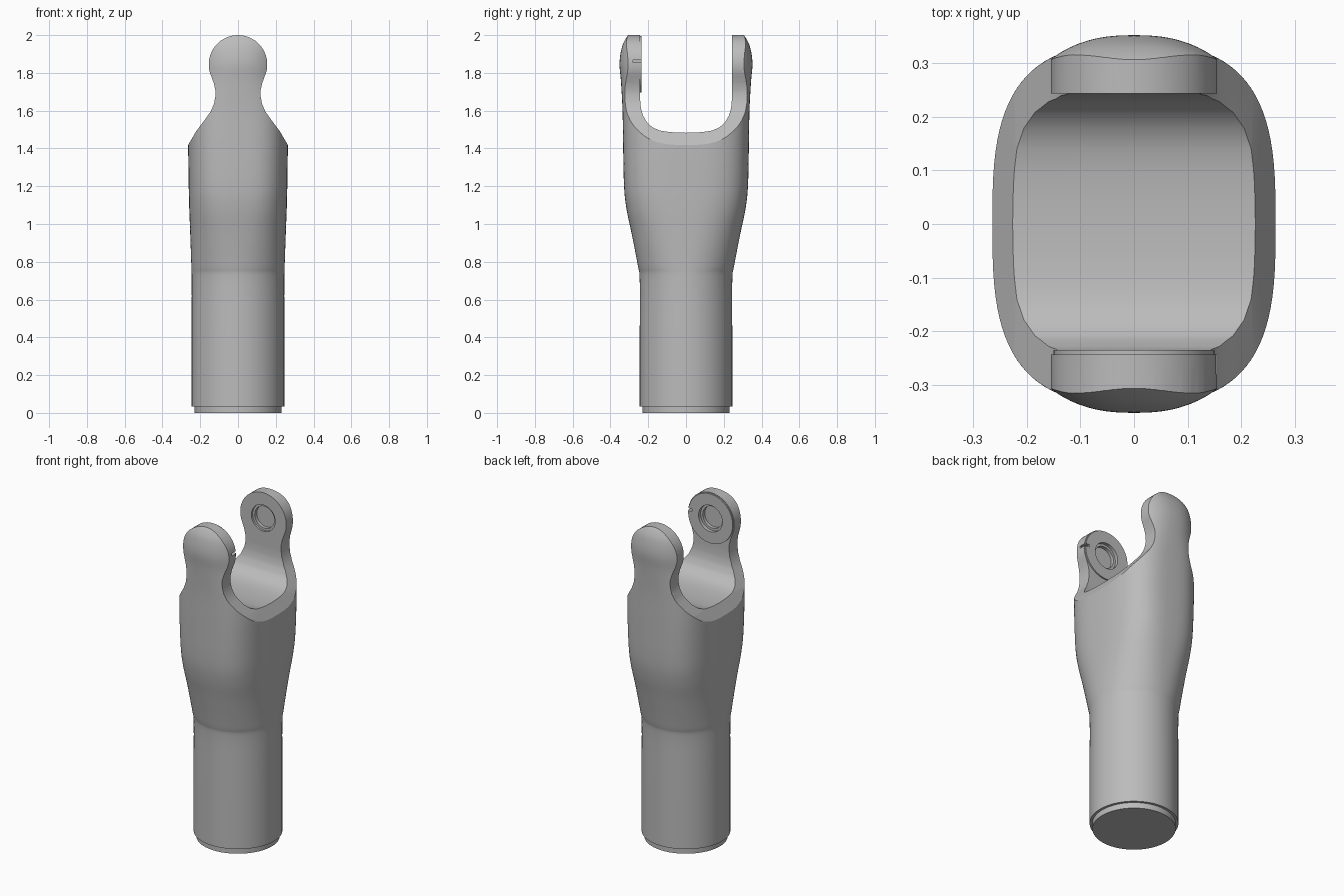
import bpy, bmesh, math
from mathutils import Matrix

cube = bpy.data.objects.get("Cube")
if cube:
    bpy.data.objects.remove(cube, do_unlink=True)

grey = bpy.data.materials.new("satin grey")
grey.use_nodes = True
colour = (0.5, 0.5, 0.5, 1)
grey.diffuse_color = colour
grey.node_tree.nodes["Principled BSDF"].inputs["Base Color"].default_value = colour


def finish(name, bm):
    bmesh.ops.recalc_face_normals(bm, faces=bm.faces[:])
    mesh = bpy.data.meshes.new(name)
    bm.to_mesh(mesh)
    bm.free()
    mesh.materials.append(grey)
    ob = bpy.data.objects.new(name, mesh)
    bpy.context.scene.collection.objects.link(ob)
    return ob


def loft(name, rings):
    bm = bmesh.new()
    rows = [[bm.verts.new(p) for p in ring] for ring in rings]
    n = len(rows[0])
    for a, b in zip(rows, rows[1:]):
        for i in range(n):
            j = (i + 1) % n
            bm.faces.new((a[i], a[j], b[j], b[i]))
    bm.faces.new(rows[0][::-1])
    bm.faces.new(rows[-1])
    return finish(name, bm)


def cylinder(name, r, depth, at, along_y=True):
    bm = bmesh.new()
    turn = Matrix.Rotation(math.pi / 2, 4, 'X') if along_y else Matrix()
    bmesh.ops.create_cone(bm, cap_ends=True, segments=64, radius1=r, radius2=r,
                          depth=depth, matrix=Matrix.Translation(at) @ turn)
    return finish(name, bm)


def boolean(ob, tool, operation):
    mod = ob.modifiers.new("cut", 'BOOLEAN')
    mod.operation, mod.solver, mod.object = operation, 'EXACT', tool
    bpy.context.view_layer.objects.active = ob
    bpy.ops.object.modifier_apply(modifier=mod.name)
    bpy.data.objects.remove(tool, do_unlink=True)


def spline(keys, steps=6):
    # Catmull-Rom through the key sections
    out = []
    for i in range(len(keys) - 1):
        p = [keys[max(0, min(len(keys) - 1, i + k))] for k in (-1, 0, 1, 2)]
        for s in range(steps):
            t = s / steps
            out.append([b + 0.5 * t * (c - a + t * (2*a - 5*b + 4*c - d + t * (3*(b - c) + d - a)))
                        for a, b, c, d in zip(*p)])
    return out + [keys[-1]]


def section(z, rx, ry, power, n=96):
    ring = []
    for i in range(n):
        a = 2 * math.pi * i / n
        c, s = math.cos(a), math.sin(a)
        ring.append((math.copysign(abs(c) ** (2 / power), c) * rx,
                     math.copysign(abs(s) ** (2 / power), s) * ry, z))
    return ring


# Body sections: height, half width, half depth, squareness
keys = [(0.035, .245, .245, 2), (0.4, .245, .245, 2), (0.7, .245, .245, 2),
        (0.78, .247, .255, 2.1), (0.95, .253, .288, 2.4), (1.08, .258, .315, 2.7),
        (1.2, .261, .328, 2.9), (1.42, .264, .333, 3), (1.6, .264, .336, 2.9),
        (1.75, .264, .344, 2.5), (1.85, .264, .352, 2.4), (1.93, .264, .341, 2.4),
        (1.98, .264, .32, 2.4), (2.02, .264, .29, 2.4)]
body = loft("fork_body", [section(*k) for k in spline(keys)])

# Trim to the shouldered outline with round ear heads
eye_z, head_r = 1.845, 0.155
half = [(.4, -.1), (.4, 1.18), (.263, 1.42), (.222, 1.49), (.175, 1.553), (.145, 1.595),
        (.127, 1.637), (.119, 1.68), (.12, 1.71), (.128, 1.745)]
for i in range(17):
    a = math.radians(-25 + 115 * i / 16)
    half.append((head_r * math.cos(a), eye_z + head_r * math.sin(a)))
outline = half + [(-x, z) for x, z in half[-2::-1]]
boolean(body, loft("outline_tool", [[(x, y, z) for x, z in outline] for y in (-.5, .5)]), 'INTERSECT')

# Rounded slot between the ears
wall = [(.243, 2.2), (.243, 1.66), (.239, 1.615), (.228, 1.575), (.208, 1.54),
        (.178, 1.512), (.14, 1.495), (.09, 1.487), (.045, 1.484)]
slot = wall + [(0, 1.483)] + [(-y, z) for y, z in wall[::-1]]
boolean(body, loft("slot_tool", [[(x, y, z) for y, z in slot] for x in (-.5, .5)]), 'DIFFERENCE')

# Raised pad on the front ear, then stepped blind bores in both ears
boolean(body, cylinder("pad", .15, .02, (0, -.245, eye_z)), 'UNION')
for r, reach in ((.08, .255), (.066, .275)):
    boolean(body, cylinder("bore_tool", r, 2 * reach, (0, 0, eye_z)), 'DIFFERENCE')

# Small notch in the side of the front ear
bm = bmesh.new()
bmesh.ops.create_cube(bm, size=1, matrix=Matrix.Translation((.155, -.25, 1.862))
                      @ Matrix.Diagonal((.06, .06, .015, 1)))
boolean(body, finish("notch_tool", bm), 'DIFFERENCE')

# Stepped lip under the shank
lip = cylinder("bottom_lip", .23, .05, (0, 0, .025), along_y=False)

for ob in (body, lip):
    bpy.ops.object.select_all(action='DESELECT')
    ob.select_set(True)
    bpy.context.view_layer.objects.active = ob
    bpy.ops.object.shade_smooth_by_angle(angle=math.radians(30))
